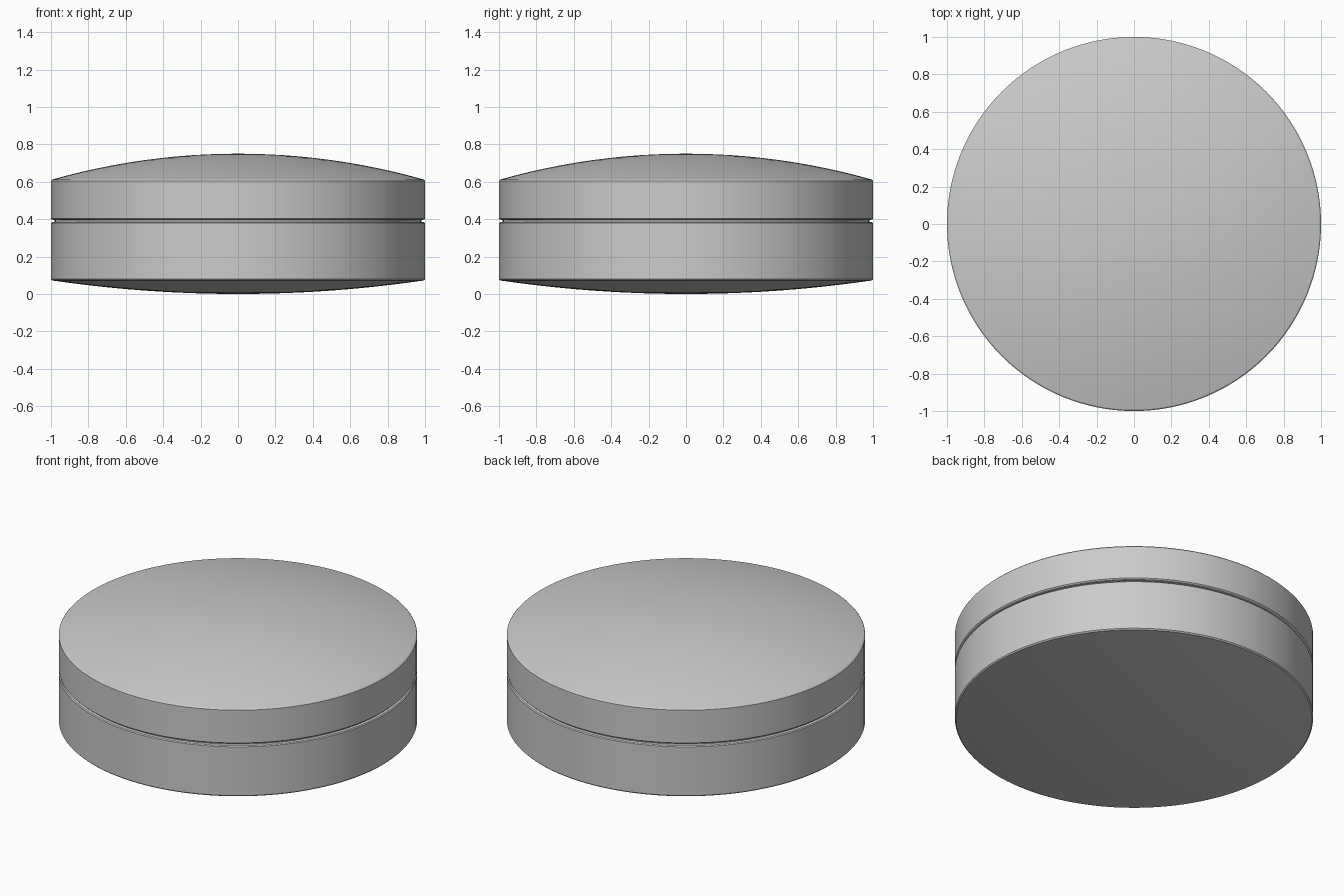
import bpy
import bmesh
import math

cube = bpy.data.objects.get("Cube")
if cube:
    bpy.data.objects.remove(cube)

SEGMENTS = 128

gray = bpy.data.materials.new("plain_gray")
gray.use_nodes = True
gray.diffuse_color = (0.6, 0.6, 0.6, 1)
gray.node_tree.nodes["Principled BSDF"].inputs["Base Color"].default_value = (0.6, 0.6, 0.6, 1)


def dome(radius, rim_z, crown_z, steps=12):
    """Profile of a shallow spherical cap, from the centre out to the rim."""
    rise = crown_z - rim_z
    sphere = (radius ** 2 + rise ** 2) / (2 * abs(rise))
    points = []
    for i in range(steps + 1):
        r = radius * i / steps
        drop = sphere - math.sqrt(sphere ** 2 - r ** 2)
        points.append((r, crown_z - math.copysign(drop, rise)))
    return points


def lathe(name, profile):
    """Spin an (r, z) profile around the z axis."""
    bm = bmesh.new()
    verts = [bm.verts.new((r, 0, z)) for r, z in profile]
    edges = [bm.edges.new(pair) for pair in zip(verts, verts[1:])]
    bmesh.ops.spin(bm, geom=verts + edges, axis=(0, 0, 1), cent=(0, 0, 0),
                   angle=math.tau, steps=SEGMENTS, use_merge=True)
    bmesh.ops.remove_doubles(bm, verts=bm.verts, dist=0.0001)
    bmesh.ops.recalc_face_normals(bm, faces=bm.faces)
    mesh = bpy.data.meshes.new(name)
    bm.to_mesh(mesh)
    bm.free()
    mesh.materials.append(gray)
    obj = bpy.data.objects.new(name, mesh)
    bpy.context.collection.objects.link(obj)
    bpy.ops.object.select_all(action="DESELECT")
    obj.select_set(True)
    bpy.context.view_layer.objects.active = obj
    bpy.ops.object.shade_smooth_by_angle(angle=math.radians(25))
    return obj


# Lower container: bulged underside, straight wall, neck inside the groove
lathe("base", dome(0.993, 0.072, 0.0) + [
    (1, 0.079), (1, 0.379), (0.995, 0.384), (0.98, 0.386),
    (0.98, 0.395), (0, 0.395)])

# Upper lid: straight wall and domed top
lathe("lid", dome(0.993, 0.612, 0.75) + [
    (1, 0.605), (1, 0.403), (0.995, 0.398), (0.98, 0.395), (0, 0.395)])
